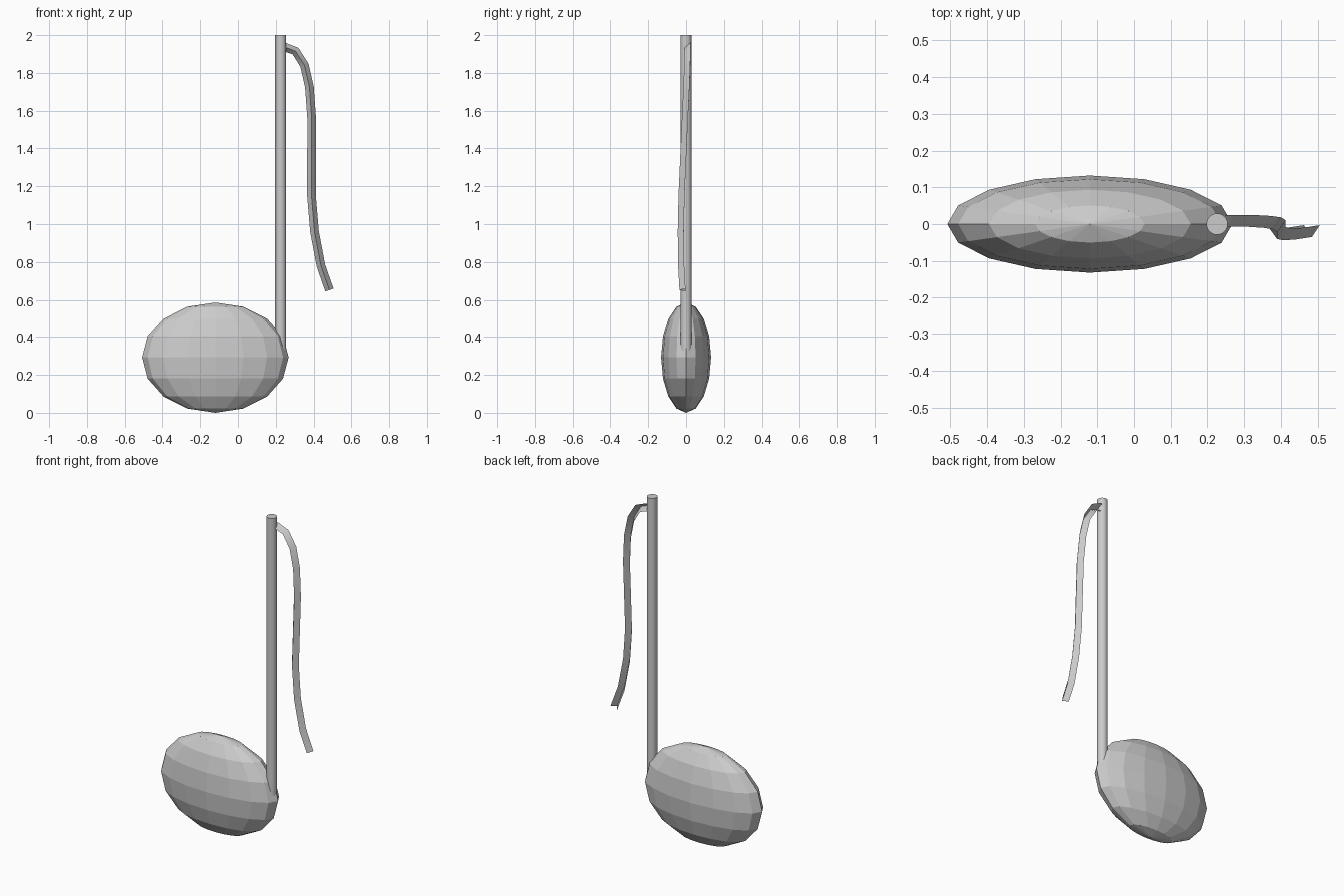
import bpy, bmesh, math
from mathutils import Vector

cube = bpy.data.objects.get("Cube")
if cube:
    bpy.data.objects.remove(cube)

grey = bpy.data.materials.new("light_grey")
grey.use_nodes = True
colour = (0.6, 0.6, 0.6, 1)
grey.diffuse_color = colour
grey.node_tree.nodes["Principled BSDF"].inputs["Base Color"].default_value = colour


def finish(obj, name, smooth):
    obj.name = name
    obj.data.materials.append(grey)
    bpy.ops.object.select_all(action="DESELECT")
    obj.select_set(True)
    bpy.context.view_layer.objects.active = obj
    if smooth:
        bpy.ops.object.shade_smooth_by_angle(angle=math.radians(35))


# Faceted, flattened note head
bpy.ops.mesh.primitive_uv_sphere_add(segments=16, ring_count=8, location=(-0.12, 0, 0.293))
head = bpy.context.object
head.scale = (0.388, 0.132, 0.293)
finish(head, "note_head", False)

# Upright stem, its foot buried in the head
foot, top = 0.28, 2
bpy.ops.mesh.primitive_cylinder_add(vertices=24, radius=0.029, depth=top - foot,
                                    location=(0.226, 0, (foot + top) / 2))
finish(bpy.context.object, "stem", True)

# Hanging flag: a folded strip with its ridge toward the front
path = [Vector(p) for p in (
    (0.24, 0.025, 1.94), (0.305, 0.025, 1.915), (0.352, 0.022, 1.84),
    (0.378, 0.018, 1.725), (0.39, 0.01, 1.56), (0.389, -0.008, 1.15),
    (0.405, -0.012, 0.96), (0.439, -0.01, 0.78), (0.484, -0.003, 0.652))]
half_width, fold = 0.023, 0.032
bm = bmesh.new()
rows = []
for i, p in enumerate(path):
    tangent = path[min(i + 1, len(path) - 1)] - path[max(i - 1, 0)]
    side = Vector((-tangent.z, 0, tangent.x)).normalized() * half_width
    ridge = p - Vector((0, fold, 0))
    rows.append([bm.verts.new(v) for v in (p + side, ridge, p - side)])
for a, b in zip(rows, rows[1:]):
    for j in range(2):
        bm.faces.new((a[j], a[j + 1], b[j + 1], b[j]))
bm.normal_update()
if sum(f.normal.y for f in bm.faces) > 0:
    bmesh.ops.reverse_faces(bm, faces=bm.faces[:])
mesh = bpy.data.meshes.new("flag")
bm.to_mesh(mesh)
bm.free()
flag = bpy.data.objects.new("flag", mesh)
bpy.context.collection.objects.link(flag)
finish(flag, "flag", True)
